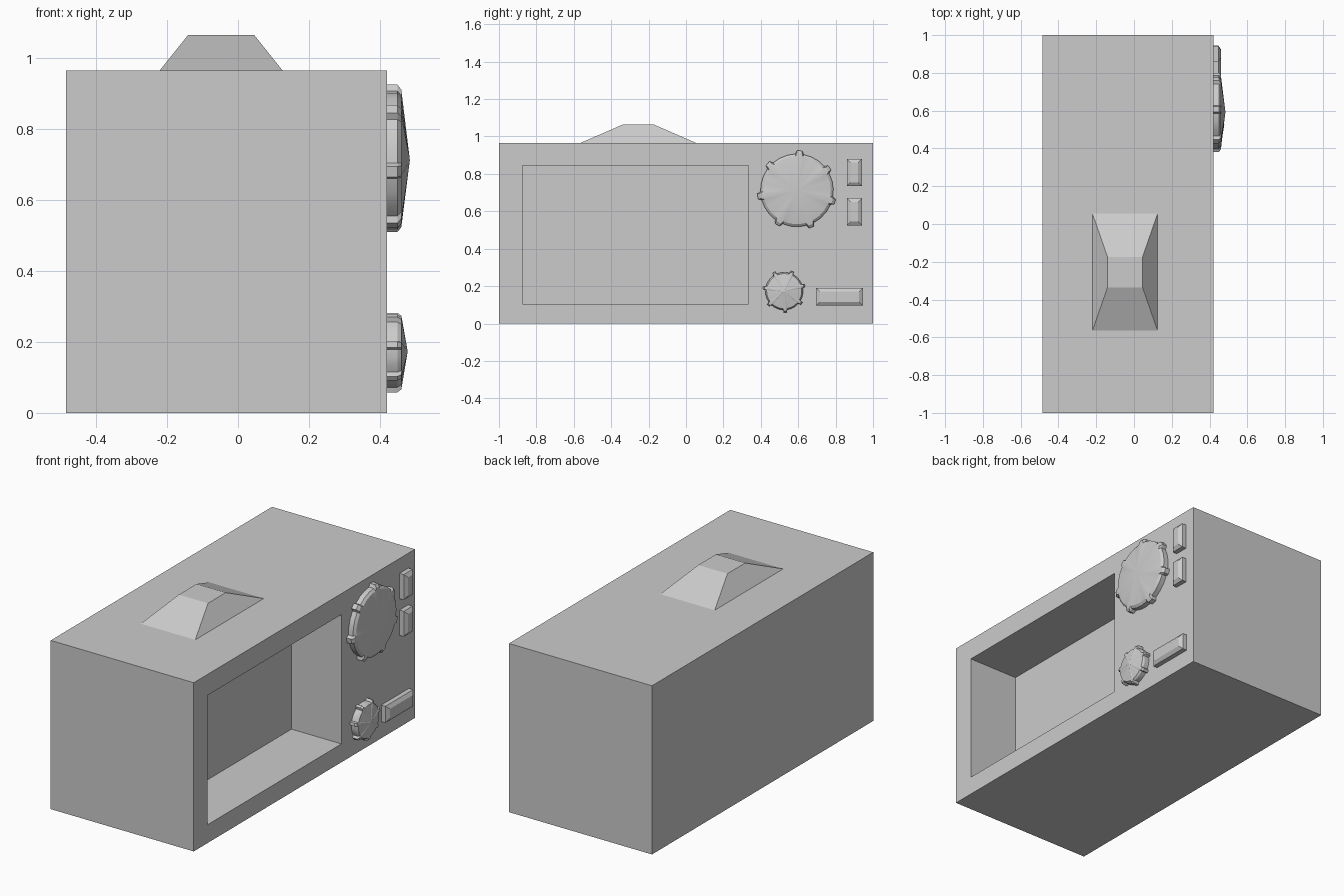
import bpy
import bmesh
import math

if "Cube" in bpy.data.objects:
    bpy.data.objects.remove(bpy.data.objects["Cube"])


def loft(name, rings, smooth=False):
    """Skin successive closed rings of points and cap both ends."""
    bm = bmesh.new()
    rows = [[bm.verts.new(p) for p in ring] for ring in rings]
    for a, b in zip(rows, rows[1:]):
        n = len(a)
        for i in range(n):
            j = (i + 1) % n
            if len(b) == 1:
                bm.faces.new((a[i], a[j], b[0]))
            else:
                bm.faces.new((a[i], a[j], b[j], b[i]))
    for row in (rows[0], rows[-1]):
        if len(row) > 2:
            bm.faces.new(row)
    bmesh.ops.recalc_face_normals(bm, faces=bm.faces)
    mesh = bpy.data.meshes.new(name)
    bm.to_mesh(mesh)
    bm.free()
    obj = bpy.data.objects.new(name, mesh)
    bpy.context.collection.objects.link(obj)
    if smooth:
        bpy.ops.object.select_all(action='DESELECT')
        bpy.context.view_layer.objects.active = obj
        obj.select_set(True)
        bpy.ops.object.shade_smooth_by_angle(angle=math.radians(25))
    return obj


def rect_yz(x, y0, y1, z0, z1, inset=0.0):
    y0, y1, z0, z1 = y0 + inset, y1 - inset, z0 + inset, z1 - inset
    return [(x, y0, z0), (x, y1, z0), (x, y1, z1), (x, y0, z1)]


def rect_xy(z, x0, x1, y0, y1):
    return [(x0, y0, z), (x1, y0, z), (x1, y1, z), (x0, y1, z)]


FACE = 0.42  # plane of the control face

# Body with the open oven chamber recessed into its +x face
opening = (-0.875, 0.335, 0.105, 0.845)
loft("oven_body", [
    rect_yz(-0.485, -1, 1, 0, 0.965),
    rect_yz(FACE, -1, 1, 0, 0.965),
    rect_yz(FACE, *opening),
    rect_yz(0.104, *opening),
])

# Tapered block on the roof
loft("roof_block", [
    rect_xy(0.965, -0.22, 0.125, -0.565, 0.055),
    rect_xy(1.065, -0.14, 0.045, -0.335, -0.175),
])

# Push buttons with bevelled tops
buttons = {
    "upper_button": (0.86, 0.94, 0.735, 0.88),
    "lower_button": (0.86, 0.94, 0.525, 0.67),
    "start_button": (0.695, 0.945, 0.095, 0.19),
}
for name, box in buttons.items():
    loft(name, [rect_yz(FACE, *box), rect_yz(0.447, *box),
                rect_yz(0.46, *box, inset=0.02)])


# Dials: round discs with seven grip ridges and a shallow domed face
def dial(name, cy, cz, r, ridge, start, apex):
    sector = 360 / 7
    steps = [(-6.5, r), (-4, ridge), (4, ridge), (6.5, r),
             (19, r), (32, r)]

    def ring(x, scale):
        pts = []
        for k in range(7):
            for off, rad in steps:
                a = math.radians(start + k * sector + off)
                pts.append((x, cy + rad * scale * math.cos(a),
                            cz + rad * scale * math.sin(a)))
        return pts

    loft(name, [ring(FACE, 1), ring(0.449, 1), ring(0.46, 0.93),
                [(apex, cy, cz)]], smooth=True)


dial("large_dial", 0.593, 0.712, 0.195, 0.213, 86, 0.484)
dial("small_dial", 0.525, 0.173, 0.101, 0.115, -87, 0.478)
